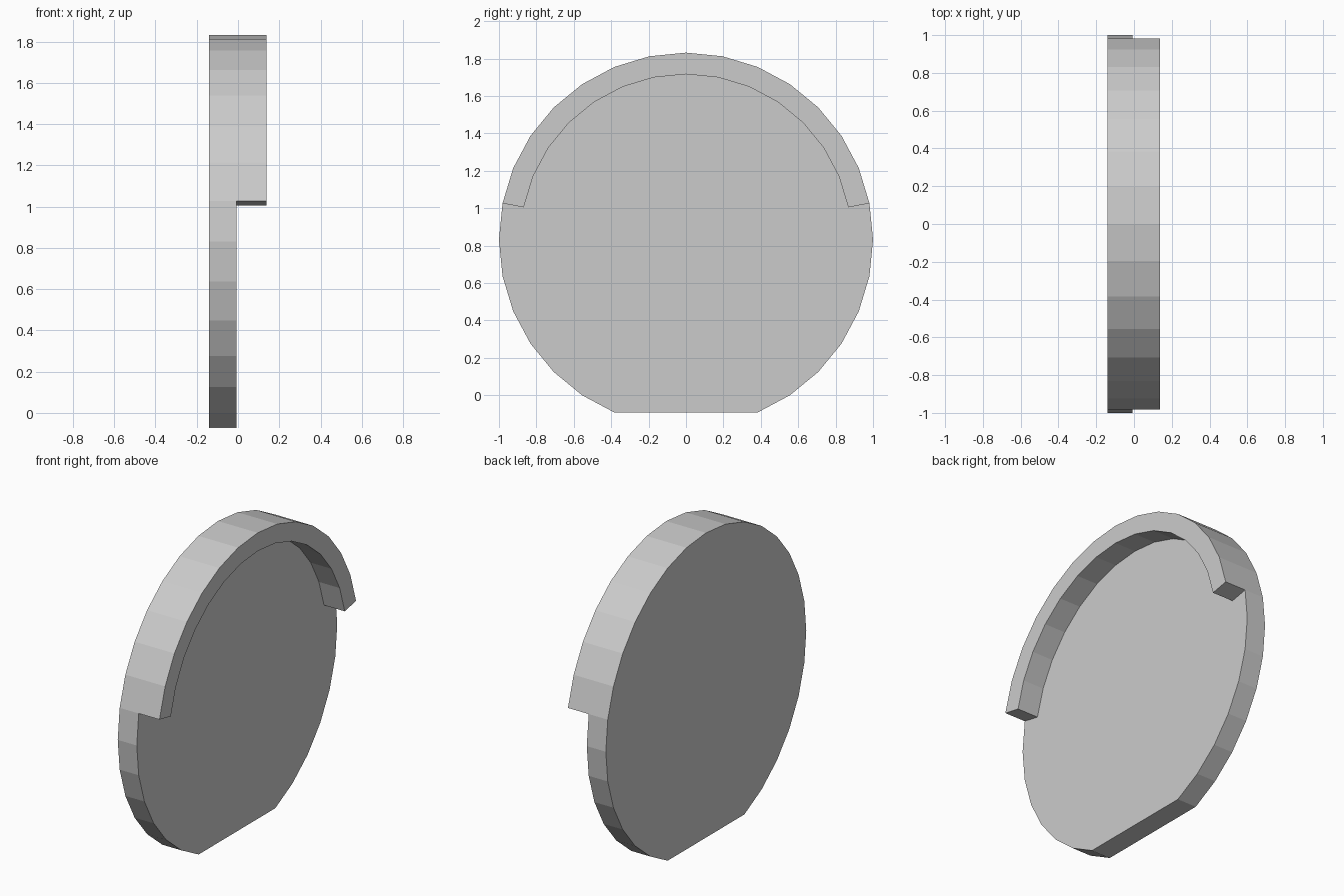
import bpy, bmesh
from math import sin, cos, tau

if "Cube" in bpy.data.objects:
    bpy.data.objects.remove(bpy.data.objects["Cube"])

SIDES, CZ = 32, 0.8315
R_OUT, R_IN = 1.0, 0.885
X_BACK, X_FACE, X_FRONT = -0.14, -0.007, 0.138

bm = bmesh.new()


def ring_point(i, r):
    a = tau * i / SIDES
    return bm.verts.new((X_FACE, r * cos(a), CZ + r * sin(a)))


def extrude(faces, dx):
    out = bmesh.ops.extrude_face_region(bm, geom=faces)["geom"]
    verts = [g for g in out if isinstance(g, bmesh.types.BMVert)]
    bmesh.ops.translate(bm, verts=verts, vec=(dx, 0, 0))


# Face layout: arched rim strip over the top, disc with a flat foot inside it
outer = [ring_point(i, R_OUT) for i in range(1, 16)]
inner = [ring_point(i, R_IN) for i in range(1, 16)]
lower = [ring_point(i, R_OUT) for i in [*range(16, 23), *range(26, 33)]]
rim = [bm.faces.new((outer[i], outer[i + 1], inner[i + 1], inner[i]))
       for i in range(14)]
disc = bm.faces.new(inner + [outer[-1]] + lower + [outer[0]])

# Plate thickness goes back, the raised rim comes forward
extrude(rim + [disc], X_BACK - X_FACE)
rim = [f for f in bm.faces if len(f.verts) == 4
       and all(abs(v.co.x - X_FACE) < 1e-5 for v in f.verts)]
extrude(rim, X_FRONT - X_FACE)
# remove any rim faces left inside the solid
inside = [f for f in rim if f.is_valid]
if inside:
    bmesh.ops.delete(bm, geom=inside, context='FACES_ONLY')

# Clean flat areas into single faces
bmesh.ops.recalc_face_normals(bm, faces=bm.faces)
bmesh.ops.dissolve_limit(bm, angle_limit=0.01, verts=bm.verts, edges=bm.edges)

mesh = bpy.data.meshes.new("rimmed_disc")
bm.to_mesh(mesh)
bm.free()
obj = bpy.data.objects.new("rimmed_disc", mesh)
bpy.context.collection.objects.link(obj)
